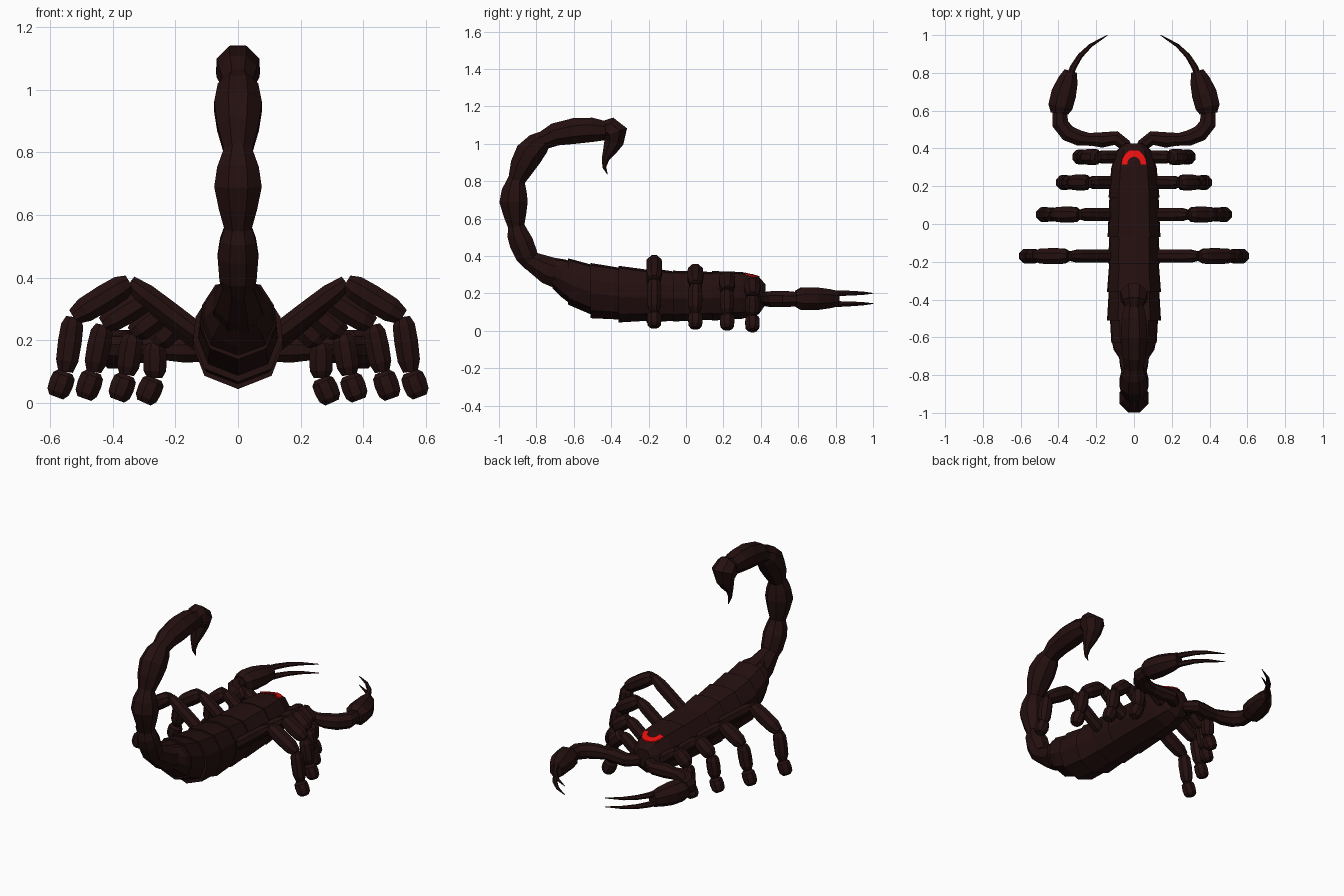
import bpy, bmesh, math
from mathutils import Vector

cube = bpy.data.objects.get("Cube")
if cube:
    bpy.data.objects.remove(cube)


def material(name, colour):
    m = bpy.data.materials.new(name)
    m.use_nodes = True
    m.diffuse_color = colour
    m.node_tree.nodes["Principled BSDF"].inputs["Base Color"].default_value = colour
    return m


SHELL = material("dark brown shell", (0.018, 0.005, 0.005, 1))
RED = material("red eyes", (0.8, 0.005, 0.005, 1))


def loft(name, rings, mat=SHELL):
    """Skin a list of equal-length point rings and cap both ends."""
    bm = bmesh.new()
    rows = [[bm.verts.new(p) for p in ring] for ring in rings]
    n = len(rows[0])
    for a, b in zip(rows, rows[1:]):
        for i in range(n):
            j = (i + 1) % n
            bm.faces.new((a[i], a[j], b[j], b[i]))
    bm.faces.new(rows[0])
    bm.faces.new(rows[-1])
    bmesh.ops.recalc_face_normals(bm, faces=bm.faces)
    mesh = bpy.data.meshes.new(name)
    bm.to_mesh(mesh)
    bm.free()
    mesh.materials.append(mat)
    obj = bpy.data.objects.new(name, mesh)
    bpy.context.collection.objects.link(obj)
    return obj


def tube(name, path, radii, side, sides=8):
    """Faceted tube; each radius is (along side, across side) or a number."""
    path = [Vector(p) for p in path]
    side = Vector(side)
    rings = []
    for k, p in enumerate(path):
        along = path[min(k + 1, len(path) - 1)] - path[max(k - 1, 0)]
        across = along.cross(side).normalized()
        r = radii[k]
        w, h = r if isinstance(r, tuple) else (r, r)
        ring = []
        for i in range(sides):
            t = math.tau * (i + 0.5) / sides
            ring.append(p + side * w * math.cos(t) + across * h * math.sin(t))
        rings.append(ring)
    return loft(name, rings)


def pod(name, a, b, ends, middle, side):
    """Limb segment that swells between its two narrower ends."""
    a, b = Vector(a), Vector(b)
    path = [a.lerp(b, f) for f in (0, 0.15, 0.45, 0.8, 1)]
    r0, r1 = ends
    return tube(name, path, [r0 * 0.7, (r0 + middle) / 2, middle,
                             (r1 + middle) / 2, r1 * 0.7], side)


# Body: overlapping shell plates sharing one faceted section
HALF = [(0, -1), (0.75, -0.72), (1, -0.1), (0.95, 0.4), (0.6, 0.92), (0, 1)]
SECTION = HALF + [(-x, z) for x, z in HALF[-2:0:-1]]


def body_ring(y, width, low, high):
    mid, h = (low + high) / 2, (high - low) / 2
    return [(x * width, y, mid + z * h) for x, z in SECTION]


PLATES = {
    "head_shell": [(0.425, 0.05, 0.14, 0.25), (0.39, 0.09, 0.09, 0.287),
                   (0.3, 0.12, 0.065, 0.315), (0.14, 0.135, 0.055, 0.32)],
    "front_body_plate": [(0.15, 0.13, 0.06, 0.315), (-0.07, 0.14, 0.05, 0.322)],
    "middle_body_plate": [(-0.05, 0.13, 0.055, 0.315), (-0.21, 0.138, 0.045, 0.34)],
    "broad_body_plate": [(-0.19, 0.13, 0.055, 0.325), (-0.36, 0.143, 0.045, 0.348)],
    "rear_body_plate": [(-0.34, 0.133, 0.06, 0.335), (-0.51, 0.143, 0.068, 0.363)],
    "hind_body_plate": [(-0.49, 0.128, 0.08, 0.35), (-0.63, 0.12, 0.14, 0.388)],
    "end_body_plate": [(-0.6, 0.122, 0.13, 0.37), (-0.665, 0.108, 0.18, 0.385),
                       (-0.715, 0.075, 0.23, 0.385)],
}
for name, stations in PLATES.items():
    loft(name, [body_ring(*s) for s in stations])

# Eyes: thin red arch lying on the sloping brow
arch = []
for i in range(9):
    t = math.pi * i / 8
    ring = []
    for r, lift in ((0.068, 0.004), (0.036, 0.004), (0.036, -0.004), (0.068, -0.004)):
        x, y = r * math.cos(t), 0.315 + 1.15 * r * math.sin(t)
        ring.append((x, y, 0.317 - 0.31 * (y - 0.3) - 0.1 * abs(x) + lift))
    arch.append(ring)
loft("eye_arch", arch, RED)

# Tail: swelling segments curling up and forward
X = (1, 0, 0)
TAIL = [
    [(-0.66, 0.3, 0.09), (-0.74, 0.325, 0.08), (-0.85, 0.385, 0.05)],
    [(-0.82, 0.35, 0.045), (-0.85, 0.4, 0.064), (-0.88, 0.47, 0.07),
     (-0.9, 0.52, 0.062), (-0.91, 0.575, 0.042)],
    [(-0.907, 0.54, 0.042), (-0.915, 0.62, 0.066), (-0.922, 0.69, 0.082),
     (-0.918, 0.75, 0.072), (-0.907, 0.82, 0.045)],
    [(-0.913, 0.79, 0.045), (-0.875, 0.88, 0.072), (-0.84, 0.945, 0.082),
     (-0.79, 1.0, 0.07), (-0.75, 1.035, 0.045)],
    [(-0.8, 1.0, 0.045), (-0.7, 1.05, 0.066), (-0.59, 1.07, 0.075),
     (-0.5, 1.075, 0.07), (-0.43, 1.07, 0.055)],
]
for i, seg in enumerate(TAIL):
    tube(f"tail_segment_{i + 1}", [(0, y, z) for y, z, r in seg],
         [r for y, z, r in seg], X)
STING = [(-0.45, 1.085, 0.04), (-0.41, 1.083, 0.066), (-0.382, 1.06, 0.076),
         (-0.385, 1.01, 0.056), (-0.408, 0.965, 0.04), (-0.43, 0.92, 0.022),
         (-0.437, 0.875, 0.011), (-0.42, 0.837, 0.002)]
tube("stinger", [(0, y, z) for y, z, r in STING], [r for y, z, r in STING], X)

# Legs: y position, then hip, knee, shin top, ankle and toe as (x, z)
LEGS = {
    "rear": (-0.17, (0.1, 0.2), (0.345, 0.385), (0.525, 0.275), (0.55, 0.1), (0.58, 0.02)),
    "mid_rear": (0.05, (0.1, 0.19), (0.29, 0.335), (0.43, 0.25), (0.46, 0.1), (0.49, 0.015)),
    "mid_front": (0.22, (0.1, 0.18), (0.24, 0.295), (0.335, 0.22), (0.355, 0.09), (0.385, 0.01)),
    "front": (0.355, (0.07, 0.17), (0.19, 0.265), (0.265, 0.19), (0.265, 0.08), (0.3, 0.002)),
}
PARTS = [("thigh", (0.036, 0.036), 0.038), ("upper_leg", (0.04, 0.04), 0.046),
         ("shin", (0.036, 0.036), 0.041), ("foot", (0.036, 0.036), 0.042)]
Y, Z = (0, 1, 0), (0, 0, 1)

for word, s in (("left", 1), ("right", -1)):
    for leg, (y, *joints) in LEGS.items():
        for (part, ends, mid), a, b in zip(PARTS, joints, joints[1:]):
            pod(f"{word}_{leg}_{part}", (s * a[0], y, a[1]), (s * b[0], y, b[1]),
                ends, mid, Y)

    # Claw arm sweeping out and forward
    inner = [(0.02, 0.36), (0.05, 0.42), (0.095, 0.455), (0.17, 0.445), (0.245, 0.45)]
    outer = [(0.22, 0.445), (0.29, 0.455), (0.35, 0.48), (0.39, 0.53), (0.395, 0.62)]
    tube(f"{word}_inner_arm", [(s * x, y, 0.17) for x, y in inner],
         [0.03, 0.036, 0.04, 0.044, 0.034], Z)
    tube(f"{word}_outer_arm", [(s * x, y, 0.17) for x, y in outer],
         [0.034, 0.044, 0.047, 0.047, 0.038], Z)

    # Claw hand and its two long curved pincers
    hand = [(0.395, 0.585), (0.39, 0.62), (0.372, 0.69), (0.35, 0.76), (0.335, 0.81)]
    tube(f"{word}_claw_hand", [(s * x, y, 0.172) for x, y in hand],
         [(0.045, 0.05), (0.066, 0.07), (0.066, 0.072), (0.056, 0.058), (0.045, 0.036)], Z)
    curve = [(0.345, 0.77), (0.322, 0.83), (0.285, 0.89), (0.23, 0.945), (0.14, 1.0)]
    for level, base, tip in (("upper", 0.202, 0.201), ("lower", 0.143, 0.146)):
        path = [(s * x, y, base + (tip - base) * i / 4) for i, (x, y) in enumerate(curve)]
        tube(f"{word}_{level}_pincer", path, [0.018, 0.017, 0.014, 0.01, 0.002], Z, 6)
